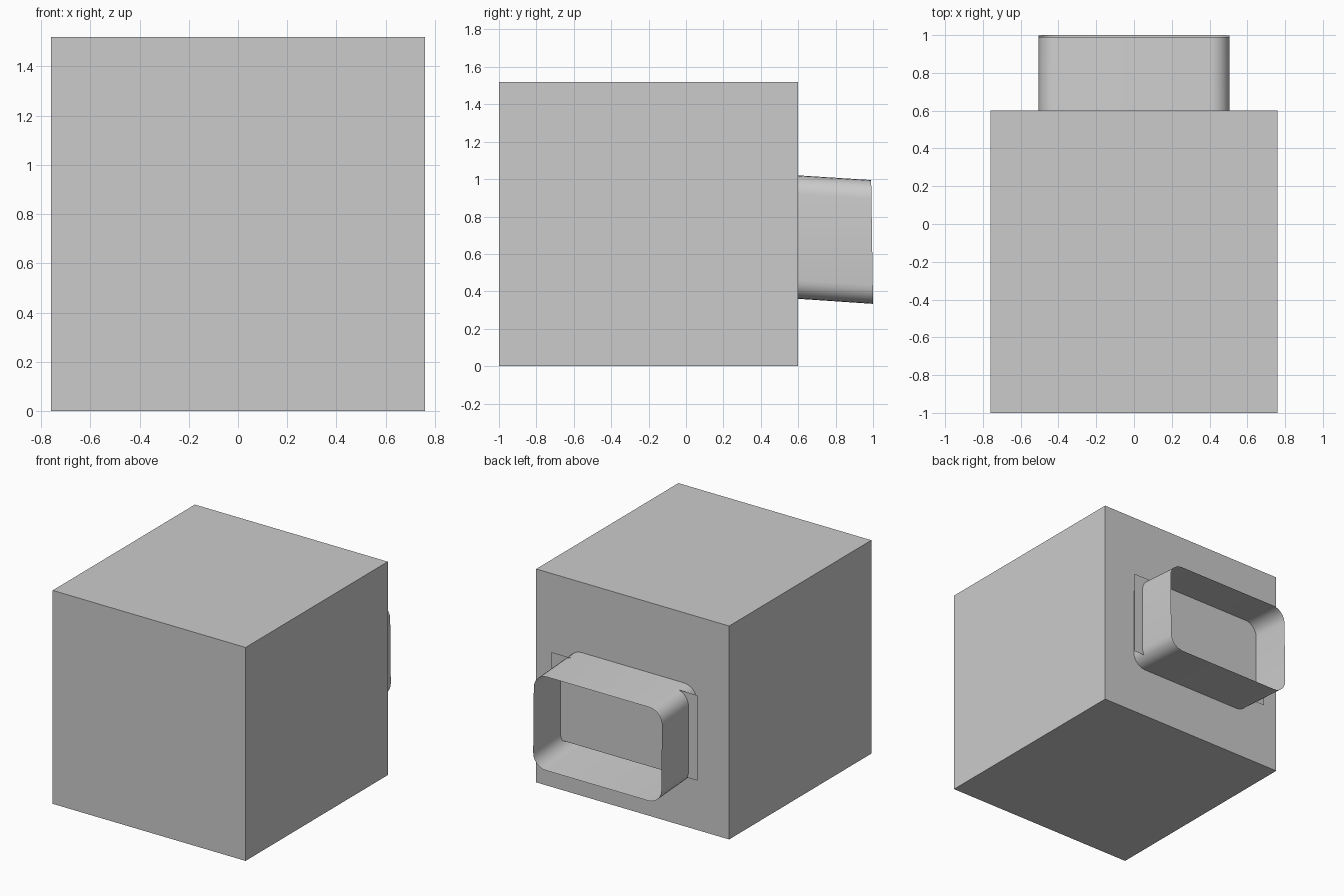
import bpy, bmesh, math

if "Cube" in bpy.data.objects:
    bpy.data.objects.remove(bpy.data.objects["Cube"])

grey = bpy.data.materials.new("light_grey")
grey.use_nodes = True
colour = (0.6, 0.6, 0.6, 1)
grey.diffuse_color = colour
grey.node_tree.nodes["Principled BSDF"].inputs["Base Color"].default_value = colour

HALF_W, HEIGHT, BACK = 0.76, 1.52, 0.6


def make_object(name, bm, smooth=False):
    mesh = bpy.data.meshes.new(name)
    bm.to_mesh(mesh)
    bm.free()
    mesh.materials.append(grey)
    obj = bpy.data.objects.new(name, mesh)
    bpy.context.collection.objects.link(obj)
    if smooth:
        bpy.ops.object.select_all(action="DESELECT")
        obj.select_set(True)
        bpy.context.view_layer.objects.active = obj
        bpy.ops.object.shade_smooth_by_angle(angle=math.radians(35))
    return obj


def rounded_ring(bm, half_w, z_low, z_high, y_low, y_high, radius=0.1, steps=6):
    """Closed loop of edges; y shifts linearly from the bottom to the top."""
    verts = []
    corners = [(1, 1), (-1, 1), (-1, -1), (1, -1)]
    for quarter, (sx, sz) in enumerate(corners):
        cx = sx * (half_w - radius)
        cz = z_high - radius if sz > 0 else z_low + radius
        for i in range(steps + 1):
            a = (quarter + i / steps) * math.pi / 2
            z = cz + radius * math.sin(a)
            y = y_low + (y_high - y_low) * (z - z_low) / (z_high - z_low)
            verts.append(bm.verts.new((cx + radius * math.cos(a), y, z)))
    return [bm.edges.new((v, verts[i - 1])) for i, v in enumerate(verts)]


# Box body with an opening in its back wall
bm = bmesh.new()
bmesh.ops.create_cube(bm, size=1)
for v in bm.verts:
    v.co = (v.co.x * 2 * HALF_W, BACK if v.co.y > 0 else -1, (v.co.z + 0.5) * HEIGHT)
bm.normal_update()
back = max(bm.faces, key=lambda f: f.normal.y)
outline = list(back.edges)
bmesh.ops.delete(bm, geom=[back], context="FACES_ONLY")
opening = rounded_ring(bm, 0.505, 0.36, 1.02, BACK, BACK)
bmesh.ops.bridge_loops(bm, edges=outline + opening)
bmesh.ops.recalc_face_normals(bm, faces=bm.faces[:])
make_object("box_body", bm)

# Open rear spout, drooping slightly away from the wall
bm = bmesh.new()
root = rounded_ring(bm, 0.505, 0.36, 1.02, BACK, BACK)
rim = rounded_ring(bm, 0.505, 0.333, 0.995, 1.0, 0.99)
bmesh.ops.bridge_loops(bm, edges=root + rim)
bm.normal_update()
top = max(bm.faces, key=lambda f: f.calc_center_median().z)
if top.normal.z < 0:
    bmesh.ops.reverse_faces(bm, faces=bm.faces[:])
make_object("rear_spout", bm, smooth=True)

# Thin flat panel crossing the spout
bm = bmesh.new()
corners = [(0.575, 0.405), (-0.575, 0.405), (-0.575, 1.012), (0.575, 1.012)]
bm.faces.new([bm.verts.new((x, 0.692, z)) for x, z in corners])
make_object("inner_panel", bm)
